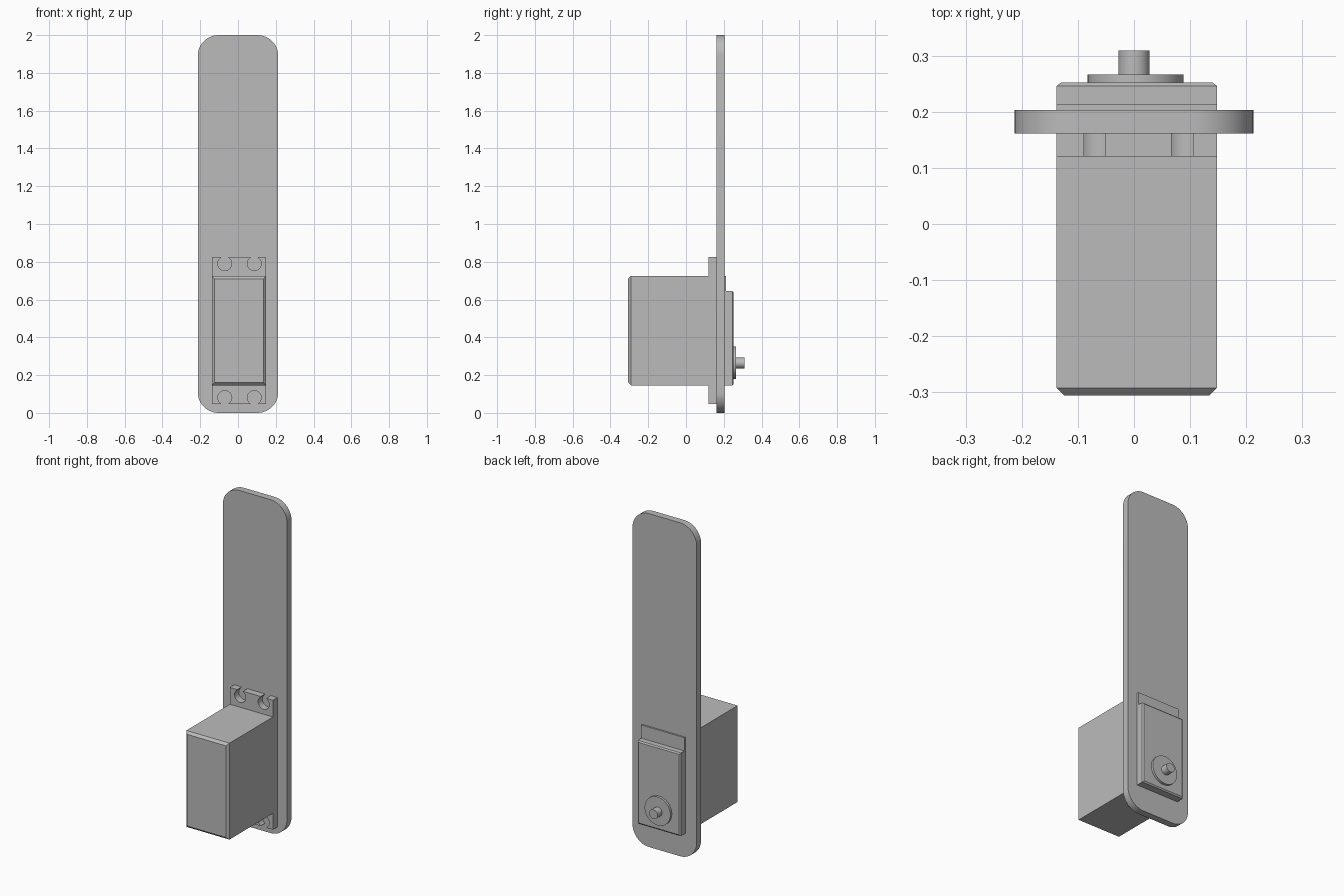
import bpy, bmesh, math

cube = bpy.data.objects.get("Cube")
if cube:
    bpy.data.objects.remove(cube)

grey = bpy.data.materials.new("plain_grey")
grey.use_nodes = True
colour = (0.5, 0.5, 0.5, 1)
grey.diffuse_color = colour
grey.node_tree.nodes["Principled BSDF"].inputs["Base Color"].default_value = colour


def loft(name, sections, smooth=False):
    """Skin matching (y, outline) sections along y and cap both ends."""
    bm = bmesh.new()
    rings = [[bm.verts.new((x, y, z)) for x, z in outline] for y, outline in sections]
    for a, b in zip(rings, rings[1:]):
        for i in range(len(a)):
            j = (i + 1) % len(a)
            bm.faces.new((a[i], a[j], b[j], b[i]))
    bm.faces.new(rings[0])
    bm.faces.new(rings[-1])
    bmesh.ops.recalc_face_normals(bm, faces=bm.faces)
    mesh = bpy.data.meshes.new(name)
    bm.to_mesh(mesh)
    bm.free()
    mesh.materials.append(grey)
    obj = bpy.data.objects.new(name, mesh)
    bpy.context.collection.objects.link(obj)
    if smooth:
        bpy.ops.object.select_all(action="DESELECT")
        obj.select_set(True)
        bpy.context.view_layer.objects.active = obj
        bpy.ops.object.shade_smooth_by_angle(angle=math.radians(30))
    return obj


def rect(x0, x1, z0, z1, inset=0):
    x0, x1, z0, z1 = x0 + inset, x1 - inset, z0 + inset, z1 - inset
    return [(x0, z0), (x1, z0), (x1, z1), (x0, z1)]


def arc(cx, cz, r, start, end, steps):
    angles = [start + (end - start) * i / steps for i in range(steps + 1)]
    return [(cx + r * math.cos(a), cz + r * math.sin(a)) for a in angles]


def circle(cx, cz, r, n=48):
    return arc(cx, cz, r, 0, math.tau, n)[:-1]


LEFT, RIGHT, LOW, HIGH = -0.138, 0.148, 0.146, 0.724

# Long mounting plate with rounded corners
w, r = 0.213, 0.11
plate = []
for k, (cx, cz) in enumerate([(w - r, 2 - r), (r - w, 2 - r), (r - w, r), (w - r, r)]):
    plate += arc(cx, cz, r, k * math.pi / 2, (k + 1) * math.pi / 2, 12)
loft("mounting_plate", [(0.161, plate), (0.203, plate)], True)

# Motor housing with a chamfered front
full = rect(LEFT, RIGHT, LOW, HIGH)
loft("motor_housing", [(-0.306, rect(LEFT, RIGHT, LOW, HIGH, 0.014)),
                       (-0.292, full), (0.213, full)])

# Gear cover with a chamfered back
cover = rect(LEFT, RIGHT, LOW, 0.645)
loft("gear_cover", [(0.203, cover), (0.246, cover),
                    (0.252, rect(LEFT, RIGHT, LOW, 0.645, 0.008))])


# Mounting tabs with two open screw holes each
def tab(name, inner, outer, hole_z):
    up = 1 if outer > inner else -1
    hole_r, slot = 0.037, 0.019
    gap = math.asin(slot / hole_r)
    outline = [(LEFT, inner), (LEFT, outer)]
    for cx in (-0.07, 0.086):
        hole = arc(0, 0, hole_r, math.pi / 2 + gap, math.pi * 2.5 - gap, 24)
        outline.append((cx - slot, outer))
        outline += [(cx + x, hole_z + up * z) for x, z in hole]
        outline.append((cx + slot, outer))
    outline += [(RIGHT, outer), (RIGHT, inner)]
    loft(name, [(0.12, outline), (0.161, outline)], True)


tab("upper_tab", HIGH, 0.825, 0.79)
tab("lower_tab", LOW, 0.048, 0.081)

# Output collar and shaft
collar = circle(0.003, 0.266, 0.0855)
loft("shaft_collar", [(0.25, collar), (0.266, collar)], True)
shaft = circle(0, 0.264, 0.028, 32)
loft("output_shaft", [(0.26, shaft), (0.309, shaft)], True)
